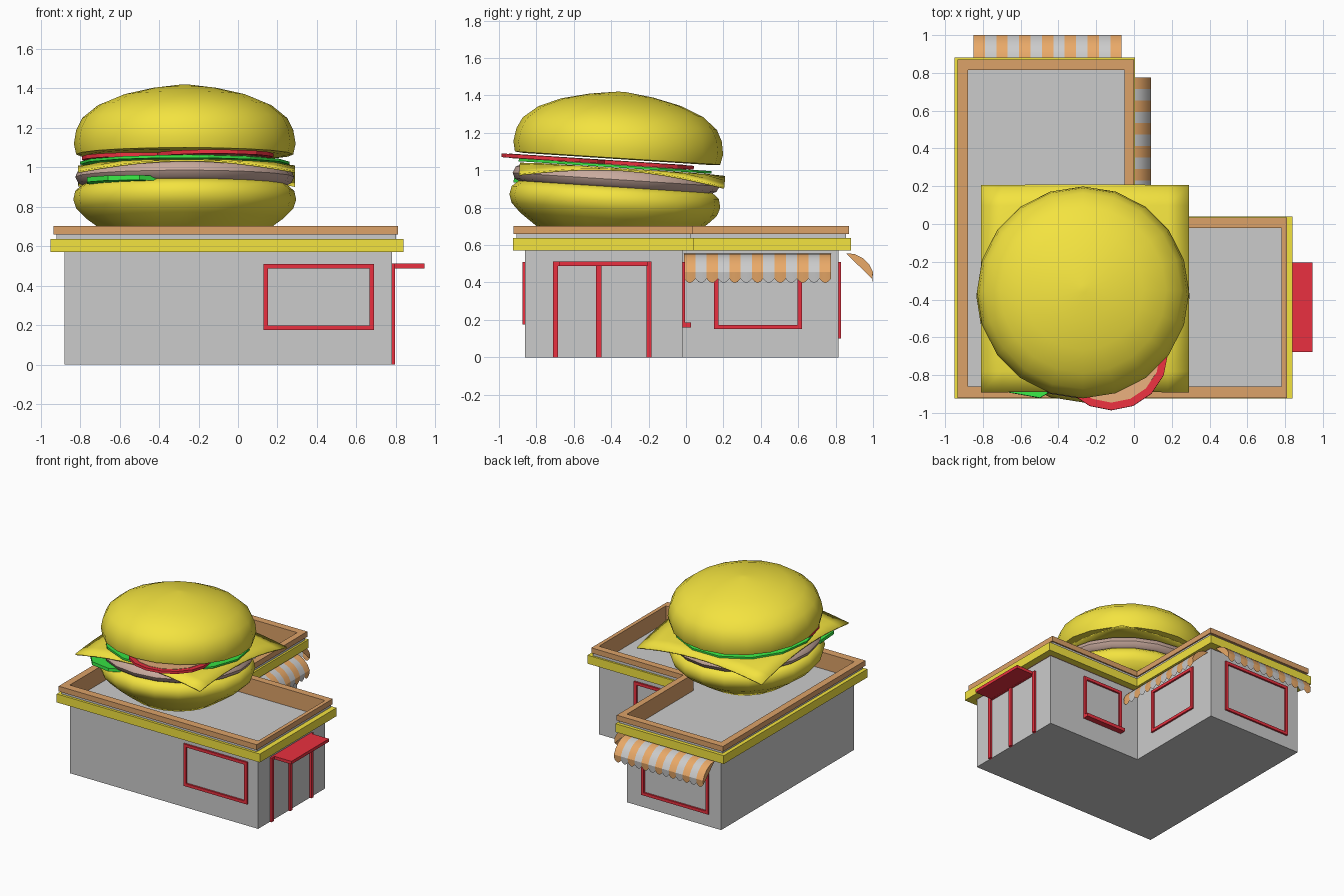
import bpy, bmesh, math
from mathutils import Matrix

if "Cube" in bpy.data.objects:
    bpy.data.objects.remove(bpy.data.objects["Cube"])

COL = {"yellow": (0.9, 0.77, 0.05), "brown": (0.72, 0.36, 0.14), "red": (0.82, 0.03, 0.05),
       "patty": (0.58, 0.4, 0.34), "green": (0.04, 0.8, 0.06), "orange": (0.82, 0.4, 0.14),
       "flesh": (0.8, 0.42, 0.2), "white": (0.85, 0.85, 0.85)}
MATS = {}
for key, c in COL.items():
    MATS[key] = bpy.data.materials.new(key)
    MATS[key].diffuse_color = (*c, 1)


def finish(bm, name, *mats, smooth=None, fix=True):
    if fix:
        bmesh.ops.recalc_face_normals(bm, faces=bm.faces)
    me = bpy.data.meshes.new(name)
    bm.to_mesh(me)
    bm.free()
    ob = bpy.data.objects.new(name, me)
    bpy.context.collection.objects.link(ob)
    for m in mats:
        me.materials.append(MATS[m])
    if smooth:
        bpy.ops.object.select_all(action='DESELECT')
        ob.select_set(True)
        bpy.context.view_layer.objects.active = ob
        bpy.ops.object.shade_smooth_by_angle(angle=math.radians(smooth))
    return ob


def boxes(name, mat, *dims):
    """Several axis-aligned boxes (x0, x1, y0, y1, z0, z1) in one object."""
    bm = bmesh.new()
    for x0, x1, y0, y1, z0, z1 in dims:
        m = Matrix.Translation(((x0 + x1) / 2, (y0 + y1) / 2, (z0 + z1) / 2)) \
            @ Matrix.Diagonal((x1 - x0, y1 - y0, z1 - z0, 1))
        bmesh.ops.create_cube(bm, size=1, matrix=m)
    return finish(bm, name, mat)


def ell(x0, x1, x2, y0, y1, y2):
    """L-shaped plan outline."""
    return [(x0, y0), (x2, y0), (x2, y1), (x1, y1), (x1, y2), (x0, y2)]


def plan_ring(name, outer, inner, z0, z1, *mat):
    bm = bmesh.new()
    loops = [[bm.verts.new((x, y, z)) for x, y in p]
             for p, z in ((outer, z0), (outer, z1), (inner, z1), (inner, z0))]
    n = len(outer)
    for k in range(4):
        a, b = loops[k], loops[(k + 1) % 4]
        for i in range(n):
            j = (i + 1) % n
            bm.faces.new((a[i], a[j], b[j], b[i]))
    return finish(bm, name, *mat)


# Building shell
WALL = ell(-0.88, -0.05, 0.78, -0.86, -0.02, 0.815)
LINE = ell(-0.89, -0.04, 0.79, -0.87, -0.01, 0.825)
bm = bmesh.new()
base = bm.faces.new([bm.verts.new((x, y, 0)) for x, y in WALL])
top = bmesh.ops.extrude_face_region(bm, geom=[base], use_keep_orig=True)
bmesh.ops.translate(bm, vec=(0, 0, 0.57),
                    verts=[v for v in top["geom"] if isinstance(v, bmesh.types.BMVert)])
finish(bm, "building_walls")

# Cornice and parapet
plan_ring("cornice_band", ell(-0.95, 0.005, 0.84, -0.925, 0.04, 0.882), LINE, 0.57, 0.637, "yellow")
plan_ring("cornice_spacer", ell(-0.92, -0.01, 0.8, -0.905, 0.025, 0.855), LINE, 0.637, 0.66)
plan_ring("parapet_lining", LINE, WALL, 0.57, 0.66, "brown")
plan_ring("parapet_cap", ell(-0.935, 0.0, 0.81, -0.922, 0.035, 0.872), WALL, 0.66, 0.702, "brown")

# Window frames


def frame(name, axis, wall, out, a0, a1, z0, z1, t=0.023):
    p0, p1 = sorted((wall, wall + out))
    parts = [(a0, a0 + t, z0, z1), (a1 - t, a1, z0, z1), (a0, a1, z0, z0 + t), (a0, a1, z1 - t, z1)]
    boxes(name, "red", *[(u, v, p0, p1, b, c) if axis == "x" else (p0, p1, u, v, b, c)
                         for u, v, b, c in parts])


frame("front_window_frame", "x", -0.86, -0.014, 0.13, 0.69, 0.175, 0.51)
frame("service_window_frame", "x", -0.02, 0.014, 0.11, 0.465, 0.17, 0.51)
frame("side_window_frame", "y", -0.05, 0.014, 0.15, 0.62, 0.15, 0.5)
frame("back_window_frame", "x", 0.815, 0.014, -0.775, -0.185, 0.1, 0.51)
boxes("service_shelf", "red", (0.11, 0.465, -0.02, 0.026, 0.158, 0.185))

# Entrance
boxes("door_frame", "red", *[(0.775, 0.796, y, y + 0.027, 0, 0.49) for y in (-0.712, -0.48, -0.212)],
      (0.775, 0.796, -0.712, -0.185, 0.487, 0.512))
boxes("door_canopy", "red", (0.78, 0.945, -0.677, -0.205, 0.488, 0.512))

# Striped awnings: curved profile swept along the wall, scalloped hem
PROFILE = [(0, 0.556), (0.045, 0.552), (0.09, 0.53), (0.125, 0.495), (0.145, 0.455)]


def awning(name, start, along, out, length, stripes=13, sub=4):
    bm = bmesh.new()
    cols = []
    for i in range(stripes * sub + 1):
        s = length * i / (stripes * sub)
        hem = 0.42 - 0.023 * abs(math.sin(math.pi * i / sub))
        cols.append([bm.verts.new((start[0] + along[0] * s + out[0] * d,
                                   start[1] + along[1] * s + out[1] * d, z))
                     for d, z in PROFILE + [(0.14, hem)]])
    for i in range(len(cols) - 1):
        for k in range(len(PROFILE)):
            f = bm.faces.new((cols[i][k], cols[i + 1][k], cols[i + 1][k + 1], cols[i][k + 1]))
            f.material_index = (i // sub) % 2
    for c in (cols[0], cols[-1]):
        bm.faces.new(c)
    finish(bm, name, "orange", "white", smooth=30)


awning("side_awning", (-0.055, -0.01), (0, 1), (1, 0), 0.785)
awning("back_awning", (-0.065, 0.855), (-1, 0), (0, 1), 0.785)

# Burger sign: every layer leans down towards the back around one pivot
CX, CY = -0.27, -0.37
TILT = math.radians(-3.7)


def lean(bm, pivot_z):
    p = Matrix.Translation((CX, CY, pivot_z))
    bmesh.ops.transform(bm, matrix=p @ Matrix.Rotation(TILT, 4, 'X') @ p.inverted(), verts=bm.verts)


def lathe(name, mat, profile, n=20, centre=(CX, CY), smooth=45):
    """Revolve (r, z) points; flat caps close both ends."""
    bm = bmesh.new()
    rings = [[bm.verts.new((centre[0] + r * math.cos(2 * math.pi * i / n),
                            centre[1] + r * math.sin(2 * math.pi * i / n), z)) for i in range(n)]
             for r, z in profile]
    for a, b in zip(rings, rings[1:]):
        for i in range(n):
            j = (i + 1) % n
            bm.faces.new((a[i], a[j], b[j], b[i]))
    bm.faces.new(rings[0])
    bm.faces.new(rings[-1])
    lean(bm, 1.0)
    return finish(bm, name, mat, smooth=smooth)


lathe("bottom_bun", "yellow", [(0.3, 0.6), (0.41, 0.675), (0.5, 0.74), (0.55, 0.79), (0.565, 0.835),
                               (0.555, 0.88), (0.52, 0.91)])
lathe("patty", "patty", [(0.5, 0.9), (0.54, 0.92), (0.555, 0.95), (0.54, 0.985), (0.5, 1.005)])
lathe("top_bun", "yellow", [(0.5, 1.06), (0.55, 1.065), (0.562, 1.12), (0.55, 1.19), (0.52, 1.25),
                            (0.44, 1.315), (0.32, 1.365), (0.17, 1.4), (0.02, 1.42)])

# Cheese slice with drooping corners
bm = bmesh.new()
bmesh.ops.create_grid(bm, x_segments=10, y_segments=10, size=0.55)
for v in bm.verts:
    r = v.co.xy.length
    v.co.z = 1.012 - 0.26 * max(0, r - 0.53)
    v.co.x += -0.26
    v.co.y += -0.34
lean(bm, 1.0)
cheese = finish(bm, "cheese_slice", "yellow", smooth=40)
cheese.modifiers.new("thickness", 'SOLIDIFY').thickness = 0.01

# Lettuce and tomato slices
lathe("lettuce", "green", [(0.53, 1.014), (0.53, 1.028)], n=14, centre=(-0.27, -0.38), smooth=None)
lathe("lower_lettuce", "green", [(0.24, 0.9), (0.24, 0.925)], n=9, centre=(-0.54, -0.68), smooth=None)
for name, c, z in (("front_tomato", (-0.12, -0.69), 1.03), ("left_tomato", (-0.49, -0.47), 1.03),
                   ("back_tomato", (-0.2, -0.26), 1.03)):
    lathe(name + "_skin", "red", [(0.3, z), (0.3, z + 0.02)], n=16, centre=c, smooth=None)
    lathe(name + "_flesh", "flesh", [(0.26, z - 0.002), (0.26, z + 0.022)], n=16, centre=c, smooth=None)

for m in bpy.data.materials:
    if m.users and not m.is_grease_pencil:
        m.use_nodes = True
        m.node_tree.nodes["Principled BSDF"].inputs["Base Color"].default_value = m.diffuse_color
